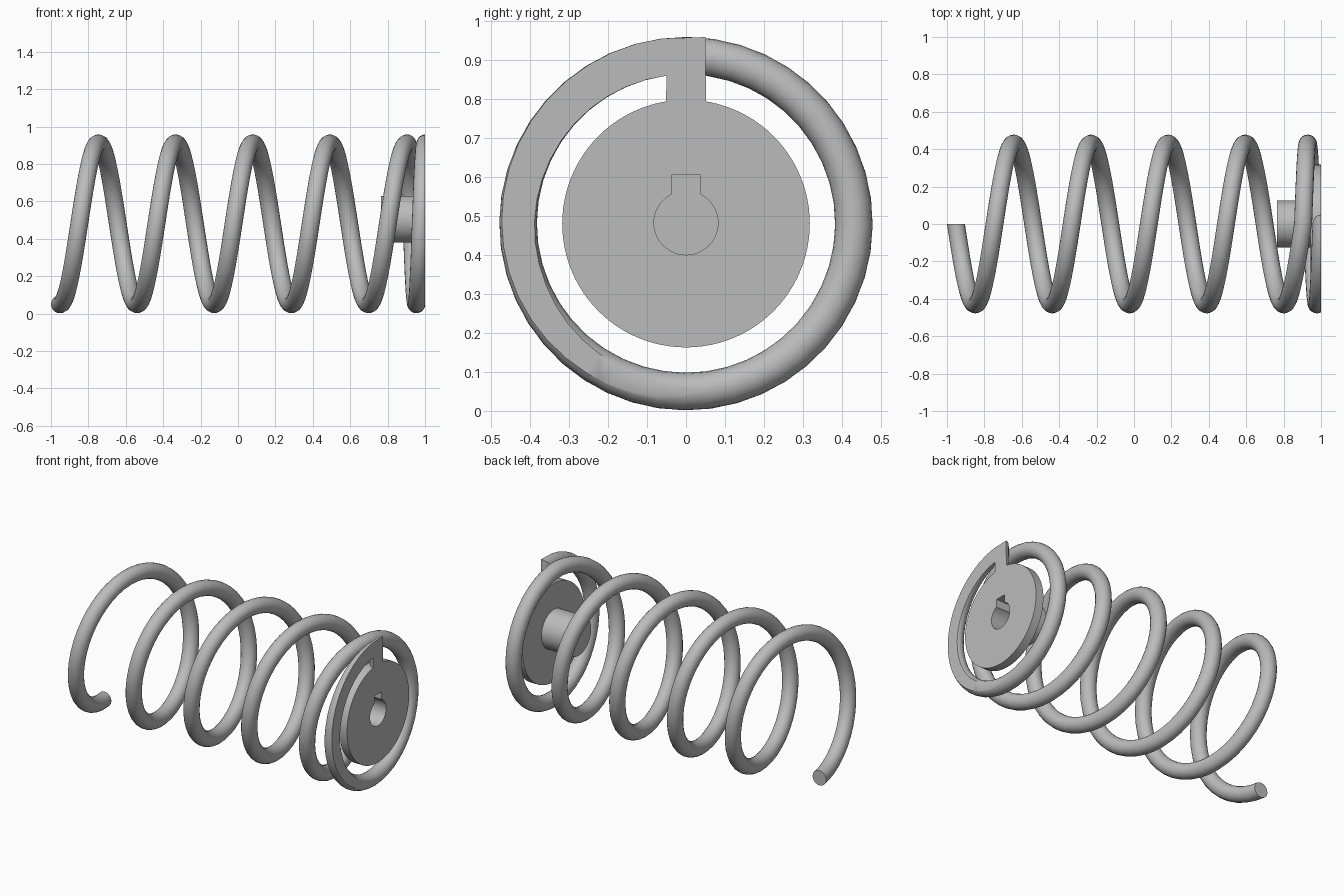
import bpy, bmesh, math
from mathutils import Vector, Matrix

if "Cube" in bpy.data.objects:
    bpy.data.objects.remove(bpy.data.objects["Cube"])

AXIS_Z = 0.48      # height of the spring axis
COIL_R = 0.43      # axis to wire centre
WIRE_R = 0.048
SIDES = 20
STEPS = 44         # rings per turn

steel = bpy.data.materials.new("grey_steel")
steel.use_nodes = True
COLOUR = (0.5, 0.5, 0.5, 1)
steel.diffuse_color = COLOUR
steel.node_tree.nodes["Principled BSDF"].inputs["Base Color"].default_value = COLOUR


def finish(bm, name):
    bmesh.ops.recalc_face_normals(bm, faces=bm.faces)
    mesh = bpy.data.meshes.new(name)
    bm.to_mesh(mesh)
    bm.free()
    mesh.materials.append(steel)
    obj = bpy.data.objects.new(name, mesh)
    bpy.context.collection.objects.link(obj)
    return obj


def smooth(obj):
    bpy.ops.object.select_all(action='DESELECT')
    obj.select_set(True)
    bpy.context.view_layer.objects.active = obj
    bpy.ops.object.shade_smooth_by_angle(angle=math.radians(35))


def rod(name, radius, x0, x1, z, sides=72):
    """Cylinder lying along x."""
    bm = bmesh.new()
    place = Matrix.Translation(((x0 + x1) / 2, 0, z)) @ Matrix.Rotation(math.pi / 2, 4, 'Y')
    bmesh.ops.create_cone(bm, cap_ends=True, segments=sides, radius1=radius,
                          radius2=radius, depth=x1 - x0, matrix=place)
    return finish(bm, name)


def block(name, low, high):
    low, high = Vector(low), Vector(high)
    bm = bmesh.new()
    place = Matrix.Translation((low + high) / 2) @ Matrix.Diagonal((high - low).to_4d())
    bmesh.ops.create_cube(bm, size=1, matrix=place)
    return finish(bm, name)


def combine(target, other, operation):
    """Apply a boolean and drop the helper."""
    other.hide_render = True
    mod = target.modifiers.new(operation, 'BOOLEAN')
    mod.operation, mod.object, mod.solver = operation, other, 'EXACT'
    bpy.context.view_layer.objects.active = target
    bpy.ops.object.modifier_apply(modifier=mod.name)
    bpy.data.objects.remove(other)


def coil_x(turn):
    """Open pitch for most of the spring, closed pitch on the last turn."""
    return -0.952 + 0.4125 * min(turn, 4.5) + 0.098 * max(turn - 4.5, 0)


# Wire path: pairs of centre and cross-section direction
path = []
last = 5.48
count = round(last * STEPS)
for i in range(count + 1):
    turn = last * i / count
    a = turn * math.tau
    out = Vector((0, -math.sin(a), -math.cos(a)))
    path.append((Vector((coil_x(turn), 0, AXIS_Z)) + out * COIL_R, out))
# Mitred corner, then the tang runs inward to the plate
end_x = coil_x(5.5)
path.append((Vector((end_x, 0, AXIS_Z + COIL_R)), Vector((0, 1.05, 1))))
path.append((Vector((end_x, 0, 0.79)), Vector((0, 1.07, 0))))

# Spring wire with its closed end ground flat
bm = bmesh.new()
rings = []
for centre, out in path:
    ring = []
    for k in range(SIDES):
        a = math.tau * k / SIDES
        ring.append(bm.verts.new(centre + WIRE_R * (math.cos(a) * out + math.sin(a) * Vector((1, 0, 0)))))
    rings.append(ring)
for r0, r1 in zip(rings, rings[1:]):
    for k in range(SIDES):
        n = (k + 1) % SIDES
        bm.faces.new((r0[k], r0[n], r1[n], r1[k]))
bm.faces.new(rings[0])
bm.faces.new(rings[-1])
cut = bmesh.ops.bisect_plane(bm, geom=bm.verts[:] + bm.edges[:] + bm.faces[:], dist=1e-5,
                             plane_co=(1, 0, 0), plane_no=(1, 0, 0), clear_outer=True)
rim = [e for e in cut["geom_cut"] if isinstance(e, bmesh.types.BMEdge)]
bmesh.ops.triangle_fill(bm, edges=rim, use_beauty=True, normal=(1, 0, 0))
smooth(finish(bm, "spring_wire"))

# End plate with offset hub and a blind keyed bore
plate = rod("end_plate", 0.317, 0.945, 1.0, AXIS_Z, 96)
combine(plate, rod("hub", 0.125, 0.765, 0.97, 0.505), 'UNION')
bore = rod("bore", 0.082, 0.79, 1.05, AXIS_Z + 0.002, 48)
combine(bore, block("keyway", (0.79, -0.037, AXIS_Z), (1.05, 0.037, 0.605)), 'UNION')
combine(plate, bore, 'DIFFERENCE')
smooth(plate)
